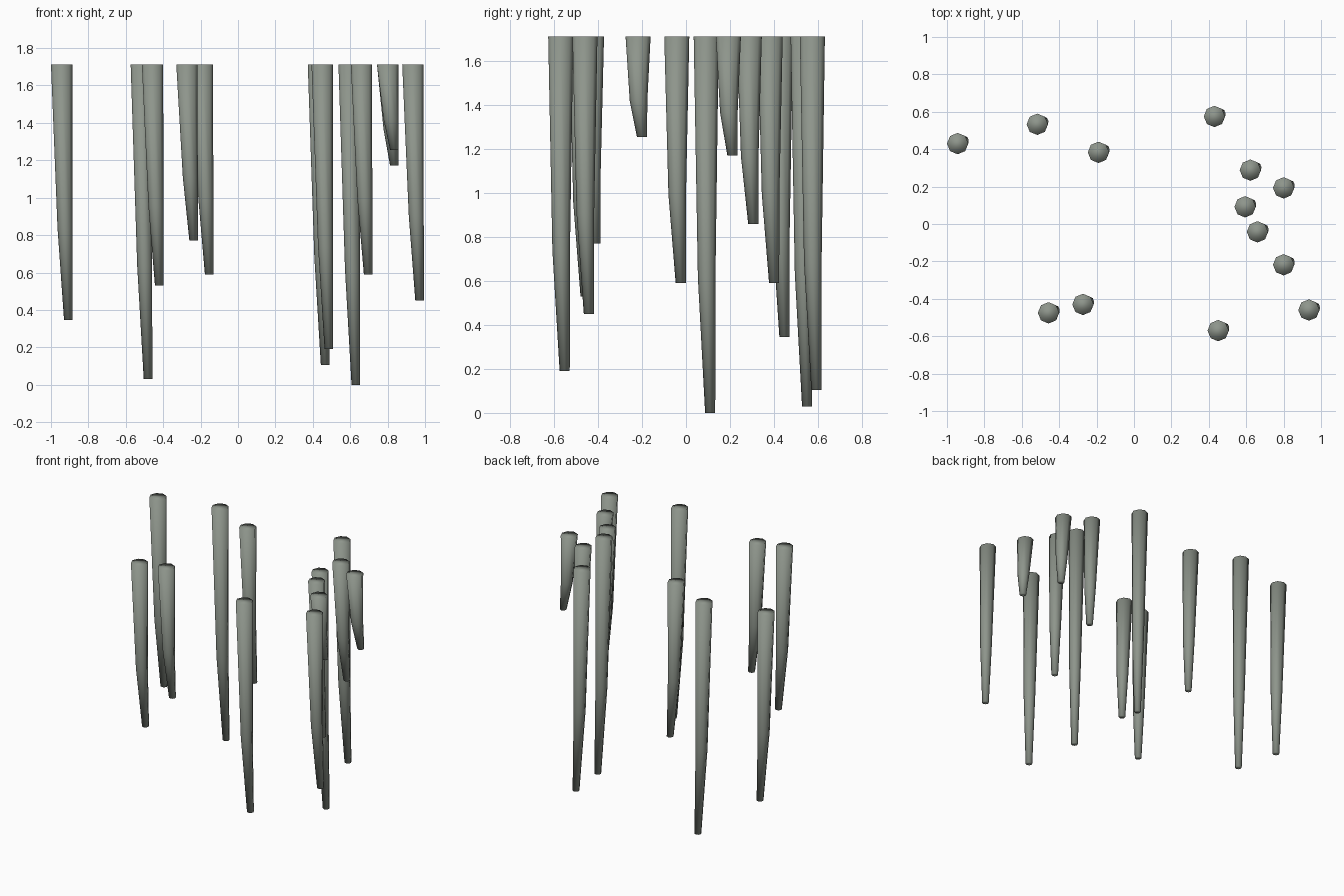
import bpy
import bmesh
import math

cube = bpy.data.objects.get("Cube")
if cube:
    bpy.data.objects.remove(cube, do_unlink=True)

stone = bpy.data.materials.new("grey green stone")
stone.use_nodes = True
colour = (0.27, 0.30, 0.26, 1)
stone.diffuse_color = colour
stone.node_tree.nodes["Principled BSDF"].inputs["Base Color"].default_value = colour

TOP = 1.713
SIDES = 8
# Each ring: share of length, x shift, y shift, radius
RINGS = [(0, 0, 0, 0.057), (0.64, 0.018, 0.002, 0.04), (1, 0.036, 0.018, 0.023)]

# Each spike: x and y of the root, z of the tip
SPIKES = [
    (-0.943, 0.43, 0.345), (-0.517, 0.533, 0.03), (-0.19, 0.383, 0.59),
    (0.43, 0.575, 0.105), (0.622, 0.288, 0.86), (0.80, 0.193, 1.172),
    (0.594, 0.092, 0.0), (0.66, -0.042, 0.59), (0.80, -0.218, 1.255),
    (0.935, -0.46, 0.45), (0.45, -0.57, 0.19), (-0.273, -0.43, 0.77),
    (-0.457, -0.475, 0.53),
]


def hanging_spike(name, x, y, tip):
    """A bent, tapering spike with shared smooth normals over its caps."""
    bm = bmesh.new()
    loops = []
    for share, dx, dy, radius in RINGS:
        z = TOP + (tip - TOP) * share
        angles = [math.tau * i / SIDES for i in range(SIDES)]
        loops.append([bm.verts.new((x + dx + radius * math.cos(a),
                                    y + dy + radius * math.sin(a), z))
                      for a in angles])
    for upper, lower in zip(loops, loops[1:]):
        for i in range(SIDES):
            j = (i + 1) % SIDES
            bm.faces.new((upper[i], lower[i], lower[j], upper[j]))
    bm.faces.new(loops[0])
    bm.faces.new(loops[-1][::-1])
    bmesh.ops.recalc_face_normals(bm, faces=bm.faces)
    for face in bm.faces:
        face.smooth = True
    mesh = bpy.data.meshes.new(name)
    bm.to_mesh(mesh)
    bm.free()
    mesh.materials.append(stone)
    obj = bpy.data.objects.new(name, mesh)
    bpy.context.collection.objects.link(obj)


for number, (x, y, tip) in enumerate(SPIKES, 1):
    hanging_spike(f"stalactite_{number}", x, y, tip)
